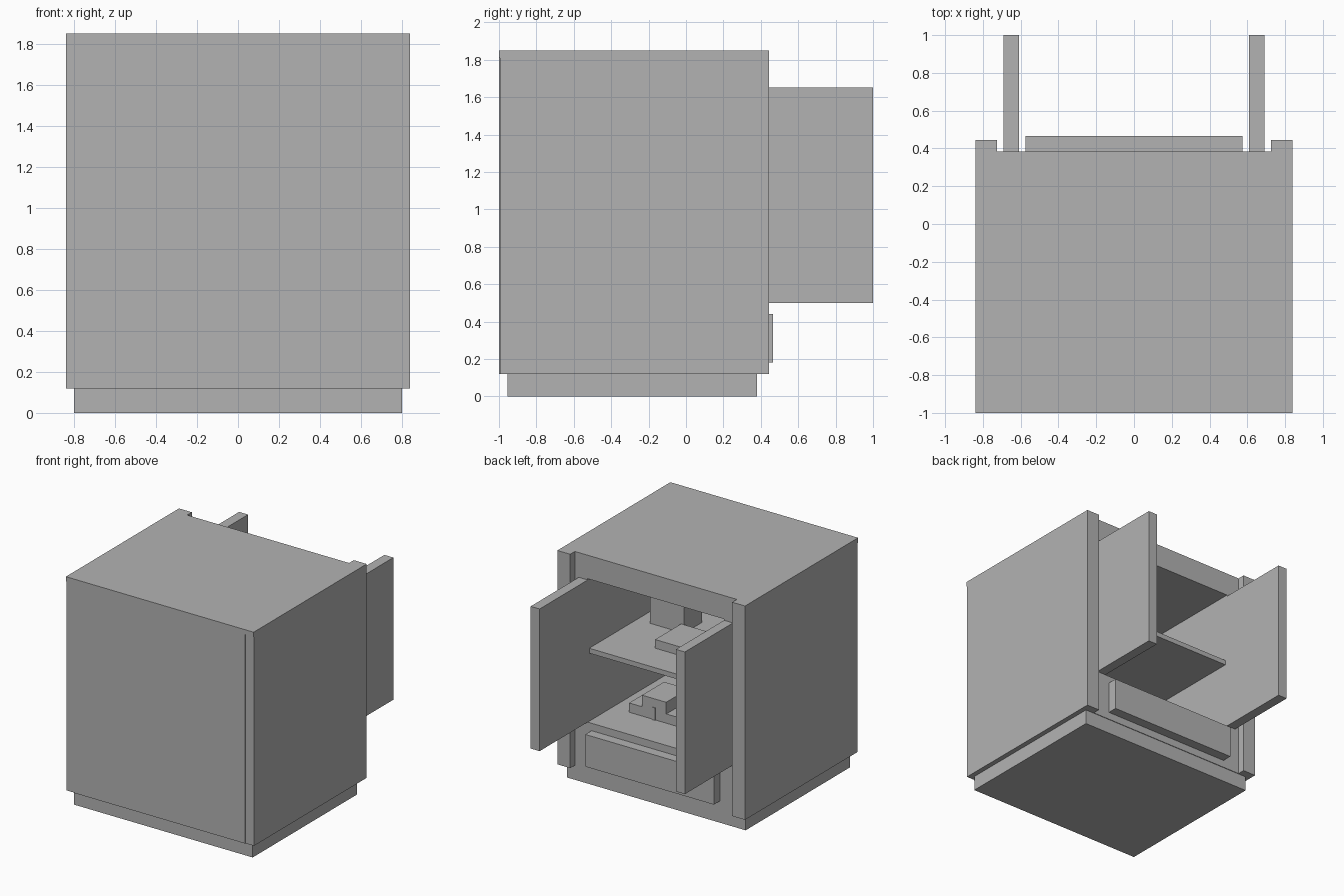
import bpy, bmesh
from mathutils import Vector

if "Cube" in bpy.data.objects:
    bpy.data.objects.remove(bpy.data.objects["Cube"])

grey = bpy.data.materials.new("plain_grey")
grey.diffuse_color = (0.45, 0.45, 0.45, 1)
grey.use_nodes = True
grey.node_tree.nodes["Principled BSDF"].inputs["Base Color"].default_value = grey.diffuse_color


def box(name, x, y, z):
    """Box from (min, max) ranges on each axis."""
    bm = bmesh.new()
    bmesh.ops.create_cube(bm, size=1)
    for v in bm.verts:
        v.co = Vector([r[0] + (c + 0.5) * (r[1] - r[0]) for c, r in zip(v.co, (x, y, z))])
    me = bpy.data.meshes.new(name)
    bm.to_mesh(me)
    bm.free()
    me.materials.append(grey)
    ob = bpy.data.objects.new(name, me)
    bpy.context.collection.objects.link(ob)
    return ob


def pair(name, x, y, z):
    """The same box on the right and mirrored on the left."""
    box(name + "_right", x, y, z)
    box(name + "_left", (-x[1], -x[0]), y, z)


# Plinth, carcass and top
box("plinth", (-0.80, 0.80), (-0.955, 0.38), (0, 0.12))
box("cabinet_top", (-0.84, 0.84), (-1, 0.385), (1.81, 1.85))
box("closing_panel", (-0.765, 0.765), (-1, -0.94), (0.12, 1.81))
pair("side_panel", (0.765, 0.84), (-0.995, 0.385), (0.12, 1.81))
pair("compartment_wall", (0.61, 0.765), (-0.94, 0.385), (0.12, 1.81))
box("drawer_housing", (-0.61, 0.61), (-0.94, 0.385), (0.12, 0.45))
box("header", (-0.61, 0.61), (-0.94, 0.385), (1.66, 1.81))

# Corner posts, opened doors and drawer
pair("corner_post", (0.725, 0.84), (0.385, 0.445), (0.12, 1.85))
pair("open_door", (0.61, 0.69), (0.385, 1.0), (0.50, 1.65))
box("drawer_front", (-0.575, 0.575), (0.385, 0.465), (0.18, 0.44))

# Shelves
box("lower_shelf", (-0.61, 0.61), (-0.94, 0.385), (0.45, 0.50))
box("middle_shelf", (-0.61, 0.61), (-0.94, 0.365), (1.05, 1.09))

# Items on the middle shelf
box("upright_box", (0.19, 0.495), (-0.475, -0.245), (1.09, 1.45))
box("flat_player", (-0.20, 0.215), (-0.245, 0.087), (1.09, 1.16))

# Stepped device on the lower shelf
box("device_base", (0.01, 0.46), (-0.21, 0.07), (0.50, 0.575))
box("device_hump", (0.127, 0.343), (-0.21, 0.072), (0.575, 0.67))
box("device_slot", (0.222, 0.248), (0.07, 0.078), (0.50, 0.60))
